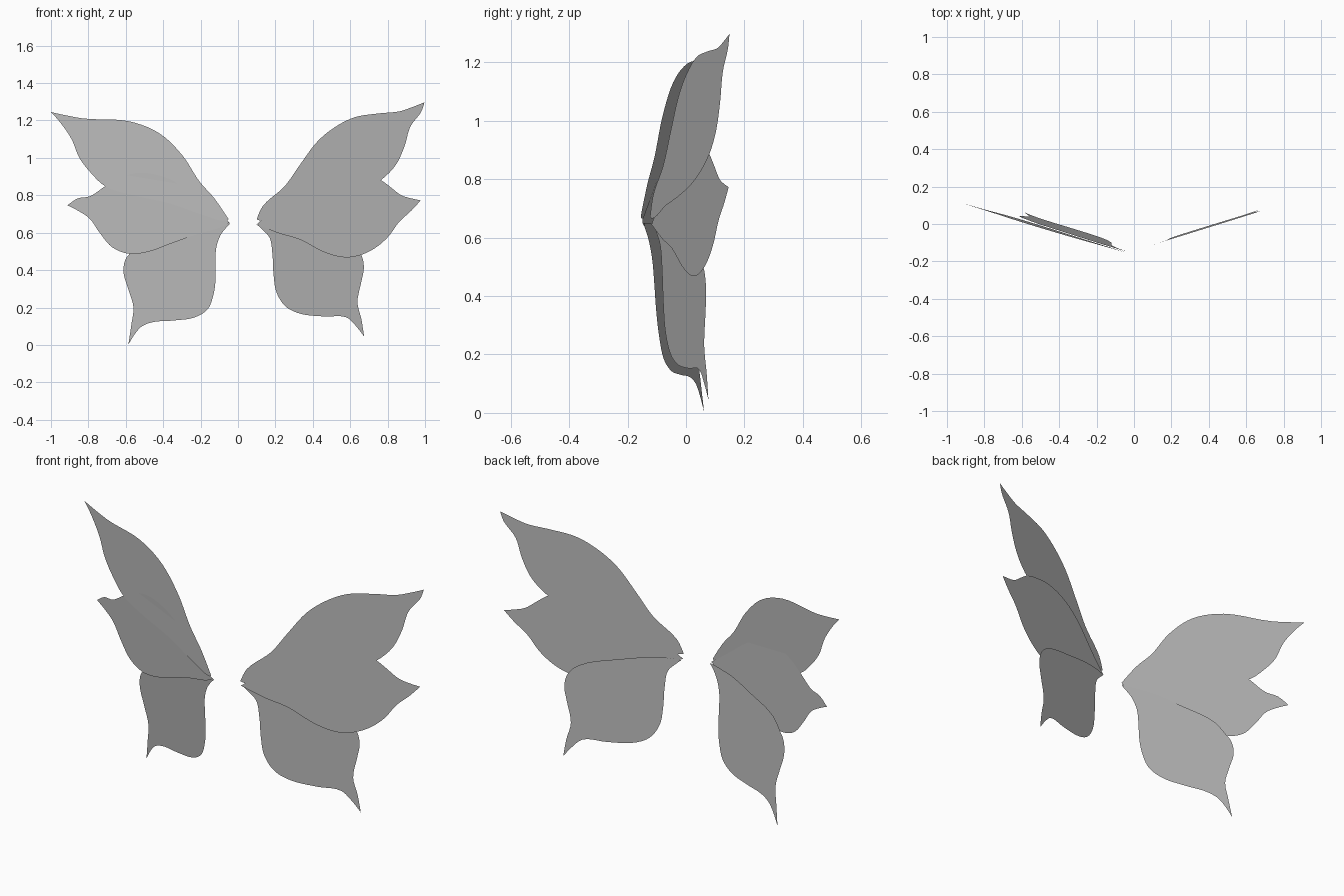
import bpy
import bmesh
from mathutils import Vector

wing_grey = bpy.data.materials.new("wing grey")
wing_grey.diffuse_color = (0.5, 0.5, 0.5, 1)


def smooth_outline(points, steps=5):
    """Closed flowing curve through the points; sharp tips stay pointed."""
    p = [Vector(q) for q in points]
    n = len(p)
    tangents = []
    for i in range(n):
        a, b = p[i] - p[i - 1], p[(i + 1) % n] - p[i]
        if a.normalized().dot(b.normalized()) < 0.2:
            tangents.append(Vector((0, 0)))
        else:
            tangents.append((a.normalized() + b.normalized()).normalized())
    out = []
    for i in range(n):
        j = (i + 1) % n
        d = (p[j] - p[i]).length
        for s in range(steps):
            t = s / steps
            out.append(p[i] * (2*t**3 - 3*t**2 + 1) + tangents[i] * d * (t**3 - 2*t**2 + t)
                       + p[j] * (3*t**2 - 2*t**3) + tangents[j] * d * (t**3 - t**2))
    return out


def petal(name, outline, root_x, root_y, slope, lean=0.0):
    """Flat thin sheet, swept backwards away from its root."""
    bm = bmesh.new()
    verts = [bm.verts.new((q.x, root_y + slope * abs(q.x - root_x) + lean * (q.y - 0.65), q.y))
             for q in smooth_outline(outline)]
    face = bm.faces.new(verts)
    face.normal_update()
    if face.normal.y > 0:
        face.normal_flip()
    bmesh.ops.triangulate(bm, faces=[face])
    mesh = bpy.data.meshes.new(name)
    bm.to_mesh(mesh)
    bm.free()
    mesh.materials.append(wing_grey)
    bpy.context.collection.objects.link(bpy.data.objects.new(name, mesh))


# Right wing: upper, middle and lower petals, layered front to back
petal("right_upper_petal", [
    (.1, .671), (.131, .74), (.249, .848), (.329, .96), (.425, 1.088), (.516, 1.163),
    (.623, 1.217), (.757, 1.238), (.864, 1.249), (.928, 1.27), (.997, 1.297), (.981, 1.249),
    (.922, 1.168), (.89, 1.061), (.842, .96), (.762, .88), (.6, .795), (.42, .741),
    (.275, .709), (.12, .665)], .1, -.123, .303)
petal("right_middle_petal", [
    (.1, .645), (.2, .73), (.31, .835), (.42, .9), (.57, .927), (.68, .91), (.762, .882),
    (.81, .848), (.874, .8), (.928, .783), (.977, .773), (.928, .719), (.864, .66), (.8, .575),
    (.73, .516), (.65, .479), (.57, .468), (.463, .495), (.329, .564), (.222, .596),
    (.126, .634)], .1, -.118, .301)
petal("right_lower_petal", [
    (.105, .64), (.13, .617), (.168, .575), (.184, .484), (.19, .377), (.206, .281),
    (.254, .206), (.329, .168), (.463, .152), (.58, .147), (.628, .104), (.674, .045),
    (.66, .136), (.639, .227), (.66, .34), (.673, .42), (.655, .489), (.6, .54),
    (.407, .6), (.19, .642)], .1, -.111, .306, -.02)

# Left wing: slightly larger sweep, lowered and leaning
petal("left_upper_petal", [
    (-.05, .672), (-.126, .783), (-.206, .874), (-.297, 1.013), (-.42, 1.131), (-.58, 1.195),
    (-.83, 1.211), (-1, 1.245), (-.955, 1.195), (-.89, 1.1), (-.848, 1.0), (-.794, .928),
    (-.709, .848), (-.58, .805), (-.366, .757), (-.18, .693), (-.06, .665)],
    -.05, -.155, .3)
petal("left_middle_petal", [
    (-.045, .655), (-.19, .765), (-.3, .85), (-.4, .9), (-.53, .92), (-.64, .89), (-.715, .845),
    (-.794, .794), (-.858, .783), (-.912, .746), (-.858, .719), (-.794, .676), (-.74, .6),
    (-.671, .521), (-.58, .487), (-.473, .5), (-.372, .537), (-.206, .596), (-.09, .63)],
    -.05, -.150, .305, -.03)
petal("left_lower_petal", [
    (-.04, .65), (-.088, .596), (-.115, .527), (-.12, .447), (-.12, .35), (-.131, .27),
    (-.163, .19), (-.233, .147), (-.34, .131), (-.463, .12), (-.521, .094), (-.586, .002),
    (-.57, .11), (-.559, .2), (-.586, .297), (-.612, .388), (-.602, .457), (-.575, .492),
    (-.52, .55), (-.35, .605), (-.2, .642)], -.05, -.144, .3, -.07)
